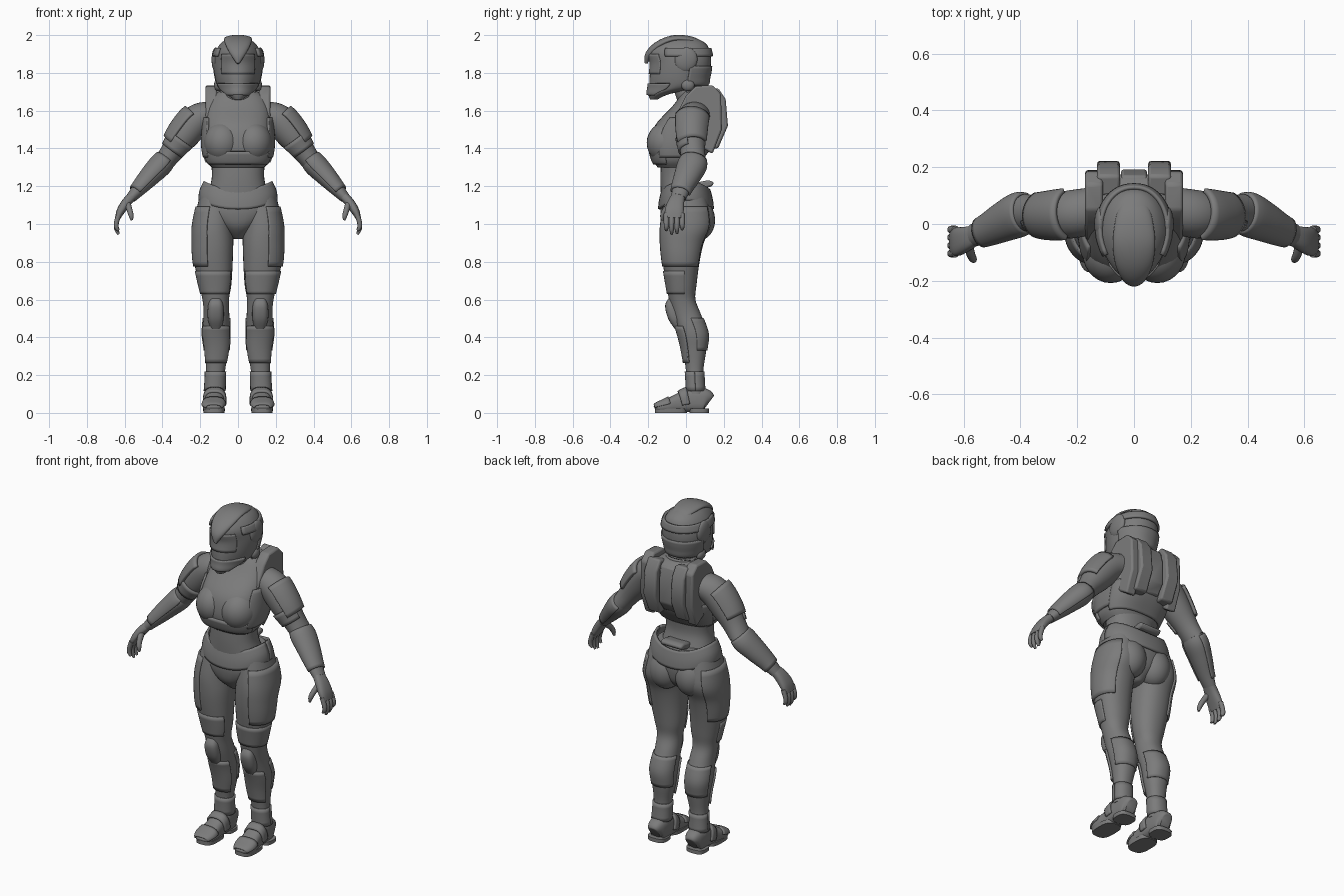
import bpy, bmesh, math
from mathutils import Vector, Matrix

cube = bpy.data.objects.get("Cube")
if cube:
    bpy.data.objects.remove(cube, do_unlink=True)

GREY = (0.2, 0.2, 0.2, 1)
armour = bpy.data.materials.new("armour_grey")
armour.use_nodes = True
armour.diffuse_color = GREY
armour.node_tree.nodes["Principled BSDF"].inputs["Base Color"].default_value = GREY
armour.node_tree.nodes["Principled BSDF"].inputs["Roughness"].default_value = 0.6


def finish(name, bm, mirror=False, solid=0, bevel=0):
    """Turn a bmesh into a smooth shaded object, mirrored across x if paired."""
    bmesh.ops.recalc_face_normals(bm, faces=bm.faces[:])
    mesh = bpy.data.meshes.new(name)
    bm.to_mesh(mesh)
    bm.free()
    mesh.materials.append(armour)
    mesh.shade_smooth()
    mesh.set_sharp_from_angle(angle=math.radians(42))
    obj = bpy.data.objects.new(name, mesh)
    bpy.context.scene.collection.objects.link(obj)
    if solid:
        mod = obj.modifiers.new("thickness", 'SOLIDIFY')
        mod.thickness, mod.offset = solid, 0
    if bevel:
        mod = obj.modifiers.new("soft_edges", 'BEVEL')
        mod.width, mod.segments = bevel, 2
    if mirror:
        obj.modifiers.new("other_side", 'MIRROR').use_mirror_merge = False
    return obj


def smooth(rows, steps=5):
    """Fill in a smooth run of sections (x, y, z, radius u, radius v)."""
    out = []
    for i in range(len(rows) - 1):
        p = [rows[max(0, min(len(rows) - 1, i + k))] for k in (-1, 0, 1, 2)]
        for s in range(steps):
            t = s / steps
            out.append([b + t / 2 * (c - a + t * (2 * a - 5 * b + 4 * c - d + t * (3 * (b - c) + d - a)))
                        for a, b, c, d in zip(*p)])
    return out + [list(rows[-1])]


def skin(name, rows, mirror=False, along=None, power=2, arc=None, grow=0,
         dip=0, point=0, sides=32, solid=0.014):
    """Loft rings through sections; an arc makes an open plate with thickness.
    Angle 0 is the outer side, 90 the back, -90 the front."""
    bm = bmesh.new()
    lo, hi = arc or (0, 360)
    count = sides + 1 if arc else sides
    rings = []
    for i, (x, y, z, ru, rv) in enumerate(rows):
        u, v = Vector((1, 0, 0)), Vector((0, 1, 0))
        if along:
            t = Vector(rows[min(i + 1, len(rows) - 1)][:3]) - Vector(rows[max(i - 1, 0)][:3])
            t.normalize()
            v = Vector(along)
            v = (v - t * v.dot(t)).normalized()
            u = t.cross(v)
        ring = []
        for k in range(count):
            a = math.radians(lo + (hi - lo) * k / sides)
            c, s = math.cos(a), math.sin(a)
            e = 2 / power
            pu = math.copysign(abs(c) ** e, c) * (ru + grow) * (1 - point * max(0, -s))
            pv = math.copysign(abs(s) ** e, s) * (rv + grow)
            co = Vector((x, y, z + dip * c * c)) + u * pu + v * pv
            ring.append(bm.verts.new(co))
        rings.append(ring)
    for a, b in zip(rings, rings[1:]):
        for k in range(sides):
            j = (k + 1) % count
            bm.faces.new((a[k], a[j], b[j], b[k]))
    if not arc:
        bm.faces.new(rings[0])
        bm.faces.new(rings[-1])
    return finish(name, bm, mirror, solid if arc else 0)


def blob(name, centre, size, mirror=True, tilt=0):
    bm = bmesh.new()
    m = Matrix.Translation(centre) @ Matrix.Rotation(tilt, 4, 'X') @ Matrix.Diagonal((*size, 1))
    bmesh.ops.create_uvsphere(bm, u_segments=28, v_segments=16, radius=1, matrix=m)
    return finish(name, bm, mirror)


def slab(name, outline, x0, x1, mirror=True, bevel=0.01):
    """Extrude a side outline (y, z) from x0 to x1."""
    bm = bmesh.new()
    face = bm.faces.new([bm.verts.new((x0, y, z)) for y, z in outline])
    ext = bmesh.ops.extrude_face_region(bm, geom=[face])
    verts = [g for g in ext["geom"] if isinstance(g, bmesh.types.BMVert)]
    bmesh.ops.translate(bm, verts=verts, vec=(x1 - x0, 0, 0))
    return finish(name, bm, mirror, bevel=bevel)


BACK, UP = (0, 1, 0), (0, 0, 1)

# Torso: waist, chest plate, neck
waist = smooth([(0, -.03, 1.37, .15, .1), (0, -.038, 1.27, .138, .097),
                (0, -.03, 1.2, .148, .105), (0, -.01, 1.1, .18, .12)])
skin("waist", waist, power=2.3)
chest = smooth([(0, -.05, 1.3, .14, .1), (0, -.05, 1.34, .17, .125), (0, -.03, 1.42, .185, .16),
                (0, 0, 1.52, .18, .165), (0, .05, 1.62, .17, .125), (0, .07, 1.68, .14, .1),
                (0, .06, 1.71, .08, .07)])
skin("chest", chest, power=2.6)
blob("bust", (.082, -.1, 1.43), (.1, .108, .11))
skin("rib_band", chest[3:9], power=2.6, arc=(-160, -20), grow=.003)
skin("lower_back_plate", chest[4:14], power=2.6, arc=(15, 165), grow=.005)
skin("side_plate", chest[6:18], mirror=True, power=2.6, arc=(-35, 35), grow=.004)
skin("neck", smooth([(0, .04, 1.64, .09, .08), (0, .01, 1.7, .07, .07), (0, .01, 1.79, .07, .07)]))
skin("collar", smooth([(0, .04, 1.67, .1, .085), (0, .03, 1.72, .085, .08)]), arc=(-20, 200), dip=-.01)

# Shoulder straps and back pack
strap = [(-.06, 1.56), (0, 1.68), (.05, 1.73), (.14, 1.735), (.185, 1.69),
         (.19, 1.5), (.14, 1.37), (.06, 1.42), (.04, 1.58)]
slab("shoulder_strap", strap, .11, .172)
pad = [(.1, 1.7), (.17, 1.72), (.21, 1.66), (.222, 1.52), (.17, 1.4), (.1, 1.4)]
slab("back_pad", pad, .05, .13)
spine = [(.1, 1.69), (.17, 1.69), (.192, 1.62), (.192, 1.48), (.15, 1.42), (.1, 1.42)]
slab("back_centre_panel", spine, -.046, .046, mirror=False)
lumbar = [(.03, 1.19), (.03, 1.215), (.12, 1.232), (.148, 1.222), (.14, 1.2), (.08, 1.185)]
slab("lumbar_ridge", lumbar, -.07, .07, mirror=False)

# Hips and belt
hips = smooth([(0, 0, 1.19, .165, .115), (0, 0, 1.12, .195, .132), (0, 0, 1.05, .185, .135),
               (0, 0, .98, .1, .115), (0, 0, .92, .025, .05)])
skin("hips", hips, power=2.2)
skin("belt", hips[1:9], power=2.2, arc=(0, 360), grow=.005, dip=.045, sides=48)
blob("buttock", (.085, .055, 1.03), (.098, .098, .12), tilt=.2)

# Legs
leg = smooth([(.115, 0, 1.14, .09, .11), (.131, 0, 1.0, .104, .133), (.131, -.02, .9, .106, .114),
              (.13, -.026, .8, .102, .098), (.121, -.024, .68, .086, .08), (.118, -.02, .6, .07, .07),
              (.114, .004, .52, .068, .076), (.116, .038, .42, .072, .077),
              (.113, .045, .33, .064, .062), (.119, .046, .22, .05, .046), (.124, .052, .1, .052, .046)])
skin("leg", leg, mirror=True, power=2.2)
skin("outer_thigh_plate", leg[2:17], mirror=True, power=2.2, arc=(-75, 60), grow=.002)
skin("lower_thigh_plate", leg[17:24], mirror=True, power=2.2, arc=(-150, 10), grow=.001, solid=.01)
skin("shin_guard", leg[33:44], mirror=True, power=2.2, arc=(-150, -30), grow=.004)
skin("calf_guard", leg[31:41], mirror=True, power=2.2, arc=(10, 170), grow=.001, solid=.01)
skin("ankle_cuff", leg[45:50], mirror=True, power=2.2, arc=(0, 360), grow=.002, solid=.01)
knee = [(.118, -.06, .615, .024, .025), (.118, -.066, .57, .04, .044),
        (.118, -.05, .5, .042, .045), (.117, -.03, .445, .028, .03)]
skin("knee_pad", smooth(knee), mirror=True, power=2.8)

# Boots
boot = [(.123, .122, .055, .03, .04), (.123, .1, .066, .048, .062), (.123, .03, .068, .052, .066),
        (.125, -.04, .052, .052, .05), (.129, -.11, .036, .058, .033),
        (.129, -.15, .027, .046, .023), (.129, -.163, .02, .025, .014)]
skin("boot", smooth(boot), mirror=True, along=UP, power=2.8)
skin("toe_cap", smooth(boot)[18:28], mirror=True, along=UP, power=2.8, arc=(5, 175), grow=.002, solid=.01)
skin("instep_strap", smooth(boot)[11:15], mirror=True, along=UP, power=2.8, arc=(-10, 190), grow=.003)
for part, y, ry in (("heel_sole", .07, .052), ("front_sole", -.08, .084)):
    skin(part, [(.127, y, 0, .056, ry), (.127, y, .022, .058, ry)], mirror=True, power=3)

# Arms
arm = smooth([(.14, .05, 1.58, .07, .08), (.215, .035, 1.55, .084, .085), (.288, .03, 1.467, .08, .078),
              (.345, .035, 1.39, .062, .066), (.385, .04, 1.335, .054, .066)])
skin("upper_arm", arm, mirror=True, along=BACK)
skin("shoulder_pad", arm[5:14], mirror=True, along=BACK, arc=(-65, 65), grow=.006, solid=.02)
skin("arm_band", arm[11:16], mirror=True, along=BACK, arc=(-150, -20), grow=.003)
forearm = smooth([(.362, .045, 1.365, .045, .05), (.4, .035, 1.318, .058, .07),
                  (.455, .01, 1.26, .052, .063), (.515, -.02, 1.195, .04, .05),
                  (.565, -.04, 1.14, .028, .04)])
skin("forearm", forearm, mirror=True, along=BACK)
skin("forearm_guard", forearm[3:18], mirror=True, along=BACK, arc=(-110, 110), grow=.002)

# Hands
palm = [(.555, -.037, 1.152, .024, .034), (.59, -.052, 1.115, .025, .043),
        (.62, -.062, 1.07, .022, .05), (.638, -.064, 1.03, .014, .046)]
skin("palm", smooth(palm), mirror=True, along=BACK, power=2.6)
for i, finger in enumerate(("index", "middle", "ring", "little")):
    y = -.104 + i * .028
    drop = (.965, .945, .95, .97)[i]
    path = [(.628, y, 1.055, .014, .014), (.643, y, 1.01, .013, .014),
            (.643, y, (drop + 1) / 2, .012, .012), (.632, y, drop, .006, .007)]
    skin(finger + "_finger", smooth(path), mirror=True, along=BACK, sides=12)
thumb = [(.585, -.07, 1.11, .017, .02), (.574, -.108, 1.075, .015, .016),
         (.566, -.124, 1.045, .013, .013), (.562, -.126, 1.02, .006, .006)]
skin("thumb", smooth(thumb), mirror=True, along=BACK, sides=14)

# Helmet
head = smooth([(0, -.17, 1.66, .025, .02), (0, -.14, 1.69, .065, .06), (0, -.05, 1.725, .105, .145),
               (0, -.035, 1.78, .122, .158), (0, -.027, 1.85, .13, .16), (0, -.035, 1.91, .12, .163),
               (0, -.03, 1.955, .092, .135), (0, -.03, 1.985, .05, .08), (0, -.03, 1.994, .015, .03)])
skin("helmet", head, power=2.2, point=.25)
skin("visor", head[16:25], power=2.2, point=.25, arc=(-140, -40), grow=.001, solid=.01)
skin("jaw_guard", head[4:13], power=2.2, point=.25, arc=(-165, -15), grow=.003)
skin("rear_band", head[23:28], power=2.2, point=.25, arc=(-25, 205), grow=.005)
skin("nape_guard", head[11:20], power=2.2, arc=(15, 165), grow=.002, solid=.01)
crest = [(0, .1, 1.945, .035, .01), (0, .03, 1.972, .062, .02), (0, -.06, 1.98, .074, .02),
         (0, -.14, 1.95, .066, .022), (0, -.195, 1.9, .04, .02), (0, -.212, 1.85, .008, .008)]
skin("crest", smooth(crest), along=UP)
blob("ear_plate", (.118, 0, 1.87), (.022, .06, .065), tilt=-.3)
blob("ear_cup", (.105, .01, 1.735), (.022, .035, .032))
